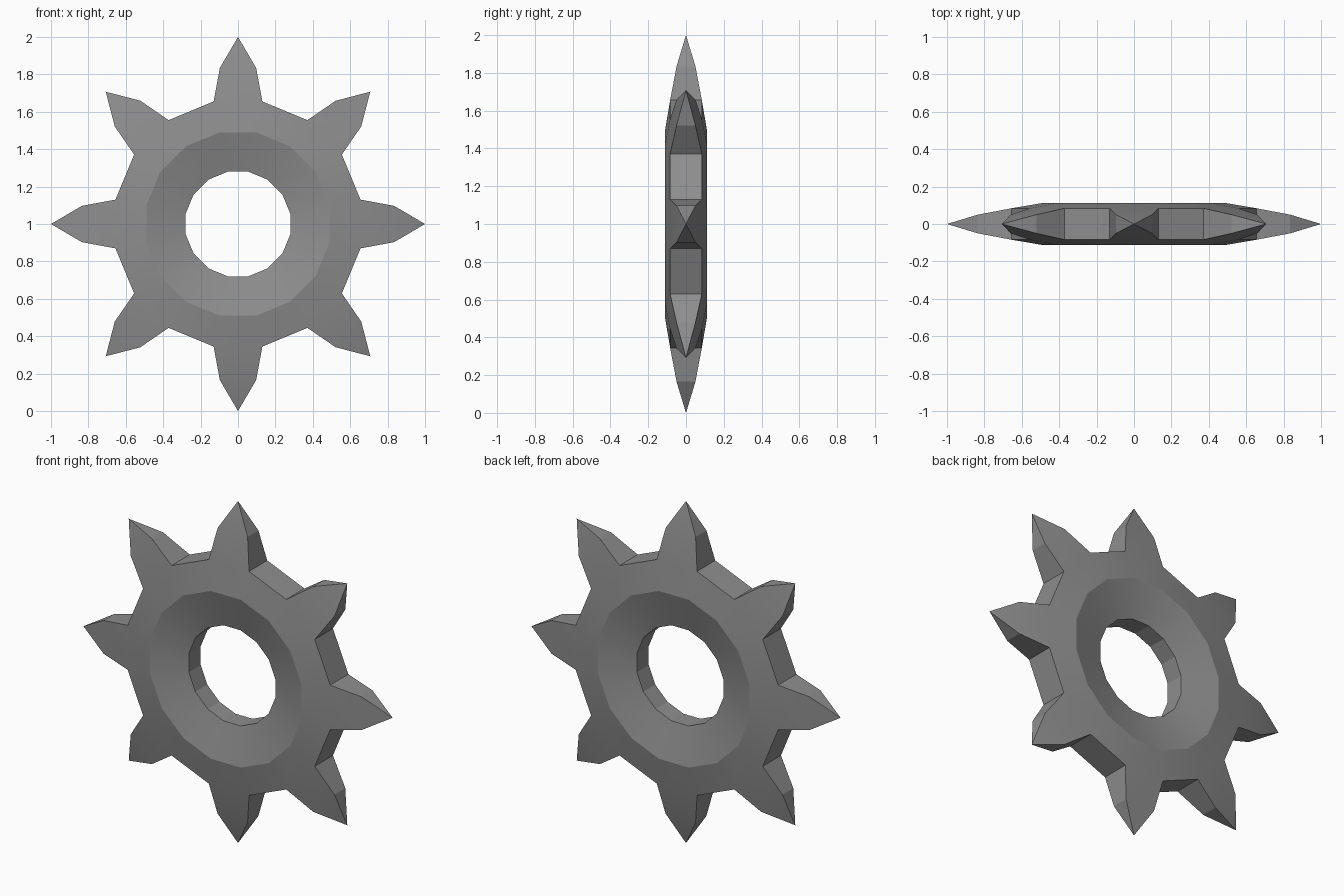
import bpy
import bmesh
from math import cos, sin, pi, radians

cube = bpy.data.objects.get("Cube")
if cube:
    bpy.data.objects.remove(cube, do_unlink=True)

SIDES = 16
STEP = 2 * pi / SIDES

# Dull steel
steel = bpy.data.materials.new("dull_steel")
steel.use_nodes = True
colour = (0.27, 0.27, 0.27, 1)
steel.diffuse_color = colour
steel.node_tree.nodes["Principled BSDF"].inputs["Base Color"].default_value = colour

bm = bmesh.new()


def ring(radius, y):
    """A ring of vertices around the hub axis, flat side up."""
    return [bm.verts.new((radius * sin((i - 0.5) * STEP), y,
                          1 + radius * cos((i - 0.5) * STEP))) for i in range(SIDES)]


# Hub: hole, dished faces and rim, as a closed cross-section (radius, y)
profile = [(0.285, -0.055), (0.5, -0.112), (0.668, -0.084),
           (0.668, 0.084), (0.5, 0.112), (0.285, 0.055)]
rings = [ring(r, y) for r, y in profile]
rim = []
for k, a in enumerate(rings):
    b = rings[(k + 1) % len(rings)]
    for i in range(SIDES):
        j = (i + 1) % SIDES
        face = bm.faces.new((a[i], a[j], b[j], b[i]))
        if k == 2:
            rim.append(face)

# Teeth: every second rim face drawn out to a block and then to a point
for i in range(0, SIDES, 2):
    face = rim[i]
    base = list(face.verts)
    bm.faces.remove(face)
    s, c = sin(i * STEP), cos(i * STEP)

    def spot(out, side, y):
        return bm.verts.new((out * s + side * c, y, 1 + out * c - side * s))

    shoulder = [spot(0.835, side, y) for side, y in
                ((-0.097, -0.05), (0.097, -0.05), (0.097, 0.05), (-0.097, 0.05))]
    tip = spot(1, 0, 0)
    for n in range(4):
        m = (n + 1) % 4
        bm.faces.new((base[n], base[m], shoulder[m], shoulder[n]))
        bm.faces.new((shoulder[n], shoulder[m], tip))

bmesh.ops.recalc_face_normals(bm, faces=bm.faces)
mesh = bpy.data.meshes.new("spiked_ring")
bm.to_mesh(mesh)
bm.free()
mesh.materials.append(steel)
wheel = bpy.data.objects.new("spiked_ring", mesh)
bpy.context.collection.objects.link(wheel)

# Soft shading around the dish, crisp everywhere else
bpy.ops.object.select_all(action="DESELECT")
wheel.select_set(True)
bpy.context.view_layer.objects.active = wheel
bpy.ops.object.shade_smooth_by_angle(angle=radians(15))
